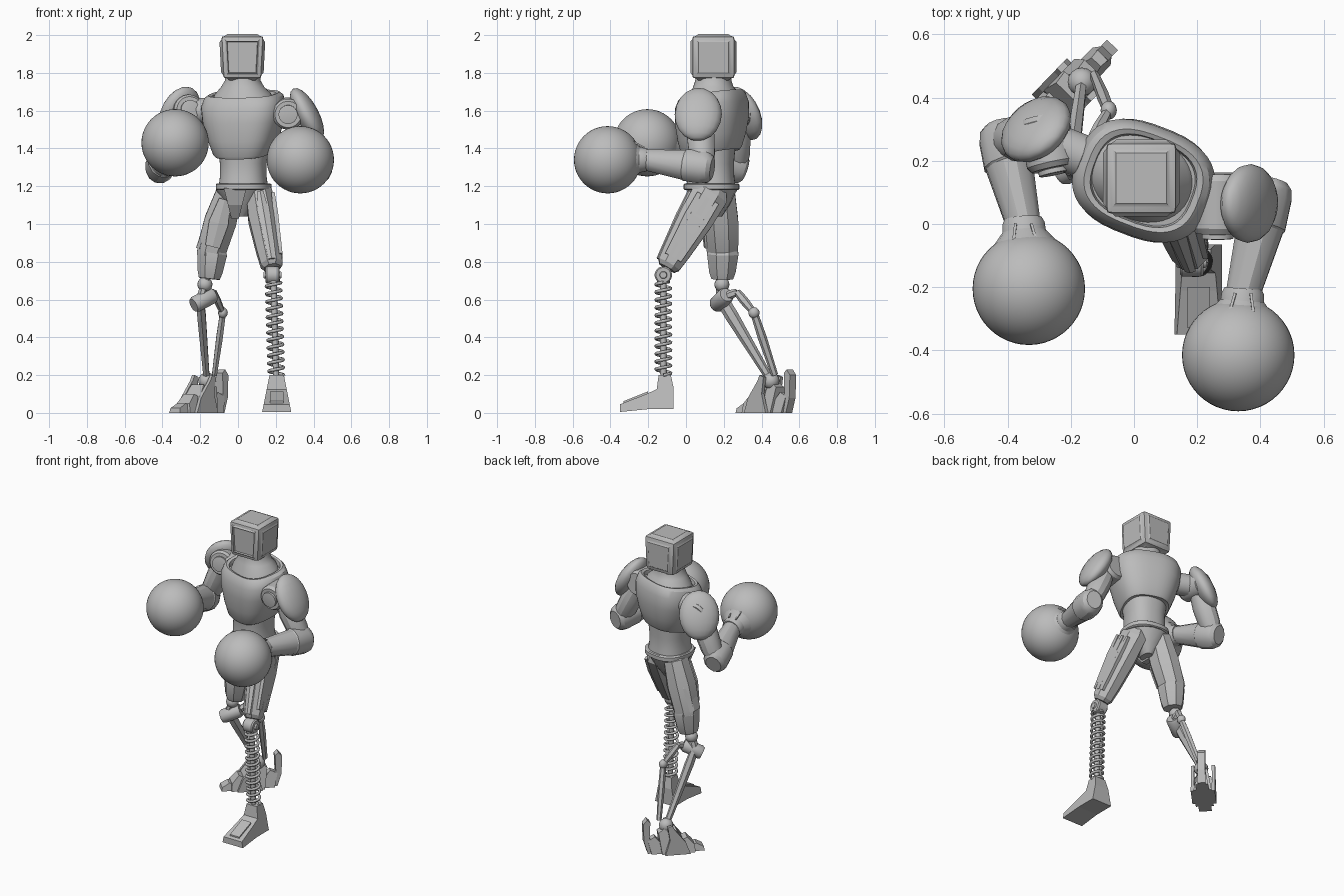
import bpy, bmesh, math
from mathutils import Vector, Matrix, Euler

cube = bpy.data.objects.get("Cube")
if cube:
    bpy.data.objects.remove(cube, do_unlink=True)

grey = bpy.data.materials.new("plain grey")
grey.use_nodes = True
grey.diffuse_color = (0.5, 0.5, 0.5, 1)
grey.node_tree.nodes["Principled BSDF"].inputs["Base Color"].default_value = (0.5, 0.5, 0.5, 1)


def finish(name, bm, smooth=30):
    bmesh.ops.recalc_face_normals(bm, faces=bm.faces)
    me = bpy.data.meshes.new(name)
    bm.to_mesh(me)
    bm.free()
    me.materials.append(grey)
    ob = bpy.data.objects.new(name, me)
    bpy.context.collection.objects.link(ob)
    if smooth:
        bpy.ops.object.select_all(action='DESELECT')
        ob.select_set(True)
        bpy.context.view_layer.objects.active = ob
        bpy.ops.object.shade_smooth_by_angle(angle=math.radians(smooth))
    return ob


def skin(bm, rings):
    """Bridge successive rings of points and cap both ends."""
    vs = [[bm.verts.new(p) for p in ring] for ring in rings]
    n = len(vs[0])
    for a, b in zip(vs, vs[1:]):
        for i in range(n):
            j = (i + 1) % n
            bm.faces.new((a[i], a[j], b[j], b[i]))
    bm.faces.new(vs[0])
    bm.faces.new(vs[-1])


def oval(n, ru, rv, power=2.0):
    for i in range(n):
        a = 2 * math.pi * (i + 0.5) / n
        c, s = math.cos(a), math.sin(a)
        yield (ru * math.copysign(abs(c) ** (2 / power), c),
               rv * math.copysign(abs(s) ** (2 / power), s))


def limb(name, p0, p1, rings, n=8, smooth=30, power=2.0):
    """Tapered limb; rings hold (position along the axis, half width, half depth)."""
    p0, p1 = Vector(p0), Vector(p1)
    d = (p1 - p0).normalized()
    ref = Vector((1, 0, 0)) if abs(d.x) < 0.8 else Vector((0, 1, 0))
    u = (ref - d * d.dot(ref)).normalized()
    v = d.cross(u)
    bm = bmesh.new()
    skin(bm, [[p0.lerp(p1, t) + u * a + v * b for a, b in oval(n, ru, rv, power)]
              for t, ru, rv in rings])
    return finish(name, bm, smooth)


def rod(name, p0, p1, r, n=16):
    return limb(name, p0, p1, [(0, r * .85, r * .85), (.1, r, r), (.9, r, r), (1, r * .85, r * .85)], n)


def body(name, rings, centre=(0.03, 0.13), yaw=0.0, power=2.4, n=40):
    """Upright shell; rings hold (height, half width, half depth, tilt)."""
    m = Matrix.Translation((*centre, 0)) @ Matrix.Rotation(math.radians(yaw), 4, 'Z')
    bm = bmesh.new()
    skin(bm, [[m @ Vector((a, b, z + tilt * b)) for a, b in oval(n, w, d, power)]
              for z, w, d, tilt in rings])
    return finish(name, bm, 32)


def ball(name, c, size, rot=(0, 0, 0), seg=32):
    bm = bmesh.new()
    bmesh.ops.create_uvsphere(bm, u_segments=seg, v_segments=seg // 2, radius=1)
    m = Matrix.Translation(c) @ Euler([math.radians(a) for a in rot]).to_matrix().to_4x4()
    bm.transform(m @ Matrix.Diagonal((*size, 1)))
    return finish(name, bm, 40)


def prism(name, profile, half, where=(0, 0, 0), yaw=0.0):
    """Side outline of (y, z) points; half gives the half width at a height."""
    m = Matrix.Translation(where) @ Matrix.Rotation(math.radians(yaw), 4, 'Z')
    bm = bmesh.new()
    skin(bm, [[m @ Vector((s * half(z), y, z)) for y, z in profile] for s in (-1, 1)])
    return finish(name, bm, 0)


# Head: chamfered box with panelled faces and a sunken screen
bm = bmesh.new()
bmesh.ops.create_cube(bm, size=0.225)
for v in bm.verts:
    if v.co.z < 0:
        v.co.x *= 0.9
bmesh.ops.bevel(bm, geom=bm.edges[:], offset=0.02, segments=2, affect='EDGES', profile=0.6)
bm.normal_update()
sides = sorted(bm.faces, key=lambda f: -f.calc_area())[:6]
screen = min(sides, key=lambda f: f.normal.y)
for f in sides:
    if f is not screen:
        bmesh.ops.inset_individual(bm, faces=[f], thickness=0.018, depth=0.01)
bmesh.ops.inset_individual(bm, faces=[screen], thickness=0.012, depth=0.008)
bmesh.ops.inset_individual(bm, faces=[screen], thickness=0.004, depth=-0.012)
bm.transform(Matrix.Translation((0.023, 0.145, 1.883)))
finish("head", bm, 25)

# Torso
YAW = -21
body("neck", [(1.64, .17, .14, .15), (1.69, .15, .125, .1), (1.725, .115, .105, 0),
              (1.76, .093, .095, 0), (1.81, .09, .09, 0)], (0.025, 0.145), YAW, 2.1)
body("chest", [(1.375, .13, .13, .2), (1.37, .143, .14, .2), (1.385, .155, .15, .2),
               (1.46, .185, .168, .15), (1.55, .212, .18, .1), (1.63, .222, .176, .12),
               (1.675, .205, .16, .15), (1.69, .185, .148, .15), (1.685, .165, .135, .15),
               (1.66, .16, .13, .15)], (0.03, 0.137), YAW, 2.7)
body("abdomen", [(1.19, .13, .13, 0), (1.25, .122, .122, 0), (1.32, .122, .12, 0),
                 (1.41, .135, .13, .2)], (0.028, 0.132), -10)
body("belt", [(1.18, .138, .138, 0), (1.185, .145, .145, 0), (1.21, .145, .145, 0),
              (1.215, .138, .138, 0)], (0.03, 0.135), -10)
body("pelvis", [(1.04, .03, .05, 0), (1.10, .085, .09, 0), (1.18, .135, .13, 0)], (0.02, 0.14), -8, 2.2, 16)
prism("groin_plate", [(.0, 1.19), (.03, 1.1), (.08, 1.03), (.14, 1.03), (.14, 1.19)],
      lambda z: .02 + .25 * (z - 1.03), (-0.015, 0, 0))

# Arms: shoulder joint, pad, upper arm, forearm, glove
ARMS = {
    "left": dict(j0=(.265, -.03, 1.58), j1=(.265, .16, 1.59), pad=(.365, .065, 1.58), rot=(0, -28, -3),
                 arm=(.29, .07, 1.57), elbow=(.425, .09, 1.30), wrist=(.345, -.22, 1.34), glove=(.33, -.415, 1.34)),
    "right": dict(j0=(-.255, .175, 1.605), j1=(-.29, .34, 1.59), pad=(-.31, .30, 1.585), rot=(0, 26, -50),
                  arm=(-.29, .27, 1.58), elbow=(-.415, .27, 1.30), wrist=(-.35, 0, 1.395), glove=(-.333, -.205, 1.43)),
}
for side, a in ARMS.items():
    centre = (Vector(a["j0"]) + Vector(a["j1"])) / 2
    inner = centre.lerp(Vector((.03, .137, 1.6)), .4)
    rod(side + "_shoulder", a["j0"], a["j1"], .082, 24)
    face = Vector(a["j0"])
    out = (face - centre).normalized()
    rod(side + "_shoulder_cap", face, face + out * .018, .05, 20)
    rod(side + "_shoulder_axle", inner, centre, .07)
    ball(side + "_shoulder_pad", a["pad"], (.062, .125, .155), a["rot"], 20)
    limb(side + "_upper_arm", a["arm"], a["elbow"],
         [(0, .055, .06), (.4, .07, .075), (.75, .065, .07), (1, .05, .05)], 12)
    limb(side + "_forearm", a["elbow"], a["wrist"],
         [(-.16, .05, .06), (-.1, .07, .08), (0, .078, .09), (.3, .082, .087),
          (.32, .077, .082), (1, .056, .056)], 12)
    ball(side + "_glove", a["glove"], (.178,) * 3, seg=48)
    limb(side + "_glove_cuff", a["wrist"], a["glove"],
         [(-.08, .06, .06), (0, .068, .064), (.12, .07, .068), (.3, .1, .1), (.45, .13, .13)], 20)
    # Lacing strips over the cuff
    for dx in (-.025, .025):
        off = Vector((dx, 0, .064))
        w, g = Vector(a["wrist"]), Vector(a["glove"])
        limb(side + "_cuff_strip", w + off, w.lerp(g, .3) + off * 1.5, [(0, .006, .006), (1, .006, .006)], 4)

# Left leg: angular thigh with long ribs
hip, knee = Vector((.11, .13, 1.16)), Vector((.178, -.09, .785))
limb("left_thigh", hip, knee, [(-.1, .05, .075), (0, .075, .105), (.35, .085, .1), (.8, .072, .08),
                               (1, .062, .068), (1.05, .045, .05)], 8, 20)
for k in (-1, 0, 1):
    across = Vector((0, .866, -.5)) * k
    limb("left_thigh_rib", hip + across * .055 + Vector((.072, 0, 0)), knee + across * .036 + Vector((.054, 0, 0)),
         [(.06, .012, .016), (.35, .018, .024), (.9, .012, .014)], 4, 0)
limb("left_thigh_front_rib", hip + Vector((0, -.09, .05)), knee + Vector((0, -.055, .03)),
     [(.1, .02, .014), (.4, .035, .018), (1, .02, .012)], 6, 0)
rod("left_knee", (.145, -.12, .73), (.22, -.12, .73), .046, 24)
rod("left_knee_pin", (.135, -.12, .73), (.23, -.12, .73), .02)
rod("spring_cap", (.188, -.12, .685), (.188, -.12, .71), .035)

# Coil spring shin
curve = bpy.data.curves.new("spring", 'CURVE')
curve.dimensions = '3D'
curve.bevel_depth = .009
curve.bevel_resolution = 1
turns, per = 12, 16
spline = curve.splines.new('POLY')
spline.points.add(turns * per)
for i, p in enumerate(spline.points):
    t, a = i / (turns * per), 2 * math.pi * i / per
    p.co = (.188 + .015 * (1 - t) + .039 * math.cos(a), -.12 + .039 * math.sin(a), .2 + .49 * t, 1)
curve.materials.append(grey)
spring = bpy.data.objects.new("spring", curve)
bpy.context.collection.objects.link(spring)
bpy.ops.object.select_all(action='DESELECT')
spring.select_set(True)
bpy.context.view_layer.objects.active = spring
bpy.ops.object.convert(target='MESH')
rod("spring_core", (.203, -.12, .15), (.188, -.12, .72), .017, 12)

# Left foot: wedge with a toe plate
prism("left_foot", [(-.35, .005), (-.35, .045), (-.21, .1), (-.155, .125), (-.145, .2), (-.08, .2),
                    (-.065, .13), (-.065, .02), (-.2, .02)], lambda z: .078 - .2 * z, (.205, 0, 0))
prism("left_toe_plate", [(-.33, .05), (-.33, .062), (-.2, .114), (-.2, .1)], lambda z: .035, (.205, 0, 0))

# Right leg: thigh, knee band and struts
limb("right_thigh", (-.045, .175, 1.17), (-.15, .195, .83),
     [(-.05, .05, .07), (0, .075, .09), (.45, .092, .1), (.9, .085, .09), (1, .075, .085)], 8, 20)
limb("right_knee_guard", (-.135, .195, .86), (-.152, .192, .71),
     [(0, .078, .086), (.12, .086, .09), (.75, .072, .076), (1, .06, .062)], 8, 20)
limb("right_thigh_plate", (-.12, .19, 1.12), (-.205, .195, .87),
     [(0, .015, .035), (.4, .024, .06), (1, .02, .055)], 6, 0)
limb("right_thigh_front_plate", (-.07, .09, 1.13), (-.135, .108, .88),
     [(0, .035, .014), (.5, .06, .018), (1, .045, .014)], 6, 0)
ball("right_knee", (-.175, .19, .68), (.04,) * 3, seg=16)
limb("right_knee_link", (-.165, .19, .71), (-.205, .19, .58), [(0, .022, .03), (1, .028, .035)], 8)
rod("right_knee_hinge", (-.235, .16, .57), (-.13, .215, .625), .044, 20)
ankle = Vector((-.165, .45, .17))
limb("front_strut", (-.2, .19, .6), ankle, [(0, .022, .035), (.2, .026, .036), (.6, .022, .028), (1, .018, .02)], 6, 0)
JOINTS = [(-.14, .22, .62), (-.13, .27, .64), (-.08, .36, .53), (-.125, .47, .2)]
for p, q in zip(JOINTS, JOINTS[1:]):
    limb("rear_strut", p, q, [(0, .018, .02), (.4, .02, .024), (1, .015, .018)], 6, 0)
ball("rear_strut_joint", JOINTS[2], (.026, .03, .03), seg=12)
ball("right_ankle", ankle, (.045,) * 3, seg=16)

# Right foot: overlapping plates from toe to heel
for i, (y, top) in enumerate([(-.165, .05), (-.105, .1), (-.04, .15), (.03, .17), (.095, .11)]):
    w = .04 + .016 * (2 - abs(i - 2))
    prism("right_foot_plate", [(y - .03, 0), (y - .025, top * .5), (y + .02, top), (y + .065, top * .8), (y + .045, 0)],
          lambda z: w - .18 * z, (-.2, .43, 0), -44)
prism("right_heel_spur", [(.1, .06), (.15, .1), (.145, .21), (.165, .23), (.19, .2), (.185, .08), (.16, .0), (.11, .0)],
      lambda z: .024, (-.2, .43, 0), -44)
for sx in (-.065, .065):
    prism("right_foot_fin", [(-.1, .0), (-.07, .08), (.0, .17), (.015, .2), (.045, .19), (.03, .1), (.06, .0)],
          lambda z: .01, Vector((-.2, .43, 0)) + Vector((sx * .72, -sx * .69, 0)), -44)
